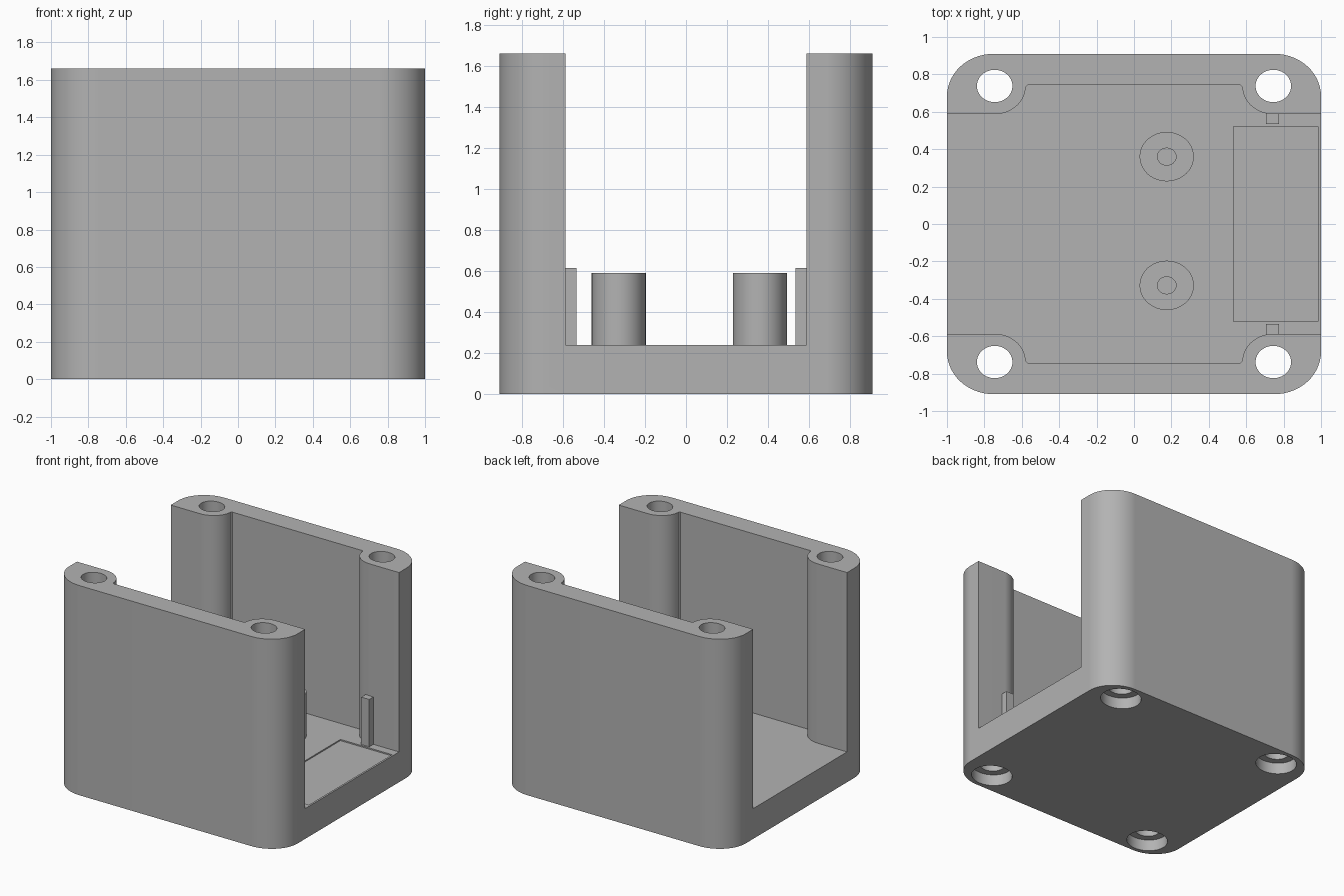
import bpy
import bmesh
from math import cos, sin, pi

cube = bpy.data.objects.get("Cube")
if cube:
    bpy.data.objects.remove(cube, do_unlink=True)

HX, HY, TOP, FLOOR = 1.0, 0.91, 1.66, 0.24
SQUASH = 0.91            # round features are slightly narrower along y
POST_X, POST_Y = 0.745, 0.738
QUADRANTS = [(1, 1), (-1, 1), (-1, -1), (1, -1)]

grey = bpy.data.materials.new("plain grey")
grey.use_nodes = True
grey.diffuse_color = (0.45, 0.45, 0.45, 1)
grey.node_tree.nodes["Principled BSDF"].inputs["Base Color"].default_value = grey.diffuse_color


def arc(cx, cy, r, start, end, steps):
    """Points along an arc, squashed along y."""
    angles = [start + (end - start) * i / steps for i in range(steps + 1)]
    return [(cx + r * cos(a), cy + r * SQUASH * sin(a)) for a in angles]


def circle(cx, cy, r, steps=48):
    return arc(cx, cy, r, 0, 2 * pi, steps)[:-1]


def rectangle(x0, x1, y0, y1):
    return [(x0, y0), (x1, y0), (x1, y1), (x0, y1)]


def four_way(quarter):
    """Mirror a quarter outline into all four quadrants."""
    outline = []
    for sx, sy in QUADRANTS:
        points = [(x * sx, y * sy) for x, y in quarter]
        outline += points if sx * sy > 0 else points[::-1]
    return outline


def prism(name, outline, z0, z1):
    bm = bmesh.new()
    base = bm.faces.new([bm.verts.new((x, y, z0)) for x, y in outline])
    grown = bmesh.ops.extrude_face_region(bm, geom=[base])["geom"]
    tops = [g for g in grown if isinstance(g, bmesh.types.BMVert)]
    bmesh.ops.translate(bm, verts=tops, vec=(0, 0, z1 - z0))
    bmesh.ops.recalc_face_normals(bm, faces=bm.faces)
    mesh = bpy.data.meshes.new(name)
    bm.to_mesh(mesh)
    bm.free()
    mesh.materials.append(grey)
    obj = bpy.data.objects.new(name, mesh)
    bpy.context.collection.objects.link(obj)
    return obj


def carve(obj, cutters):
    """Subtract the cutters, bake the result and remove them."""
    for cutter in cutters:
        cutter.hide_render = True
        mod = obj.modifiers.new("cut", "BOOLEAN")
        mod.operation, mod.solver, mod.object = "DIFFERENCE", "EXACT", cutter
    baked = obj.evaluated_get(bpy.context.evaluated_depsgraph_get())
    mesh = bpy.data.meshes.new_from_object(baked)
    obj.modifiers.clear()
    obj.data = mesh
    for cutter in cutters:
        bpy.data.objects.remove(cutter, do_unlink=True)


def smooth(obj):
    bpy.ops.object.select_all(action="DESELECT")
    obj.select_set(True)
    bpy.context.view_layer.objects.active = obj
    bpy.ops.object.shade_smooth_by_angle(angle=pi / 6)
    mod = obj.modifiers.new("even shading", "WEIGHTED_NORMAL")
    mod.keep_sharp = True


# Body: rounded block with an open channel between four corner posts
R = 0.25
body = prism("case_body", four_way(arc(HX - R, HY - R * SQUASH, R, 0, pi / 2, 14)), 0, TOP)
channel = [(HX + 0.1, 0.587)]
channel += arc(POST_X, POST_Y, 0.166, 1.5 * pi, 1.04 * pi, 14)
channel += [(0.577, 0.735), (0.568, 0.742)]
cutters = [prism("channel_cutter", four_way(channel), FLOOR, TOP + 0.1)]

# Screw holes through the posts, widened underneath for screw heads
for sx, sy in QUADRANTS:
    x, y = sx * POST_X, sy * POST_Y
    cutters.append(prism("hole_cutter", circle(x, y, 0.095), -0.1, TOP + 0.1))
    cutters.append(prism("head_cutter", circle(x, y, 0.155), -0.1, 0.09))

# Shallow recess in the floor on the left side
cutters.append(prism("recess_cutter", rectangle(0.533, 0.985, -0.52, 0.52), FLOOR - 0.01, FLOOR + 0.05))
carve(body, cutters)
smooth(body)

# Two hollow standoffs on the floor
for name, y in (("back_standoff", 0.36), ("front_standoff", -0.328)):
    standoff = prism(name, circle(0.175, y, 0.145), FLOOR - 0.02, 0.59)
    carve(standoff, [prism("bore_cutter", circle(0.175, y, 0.05, 32), FLOOR, 0.7)])
    smooth(standoff)

# Locating ribs on the two left posts
prism("back_rib", rectangle(0.705, 0.775, 0.535, 0.6), FLOOR - 0.02, 0.615)
prism("front_rib", rectangle(0.705, 0.775, -0.6, -0.535), FLOOR - 0.02, 0.615)
